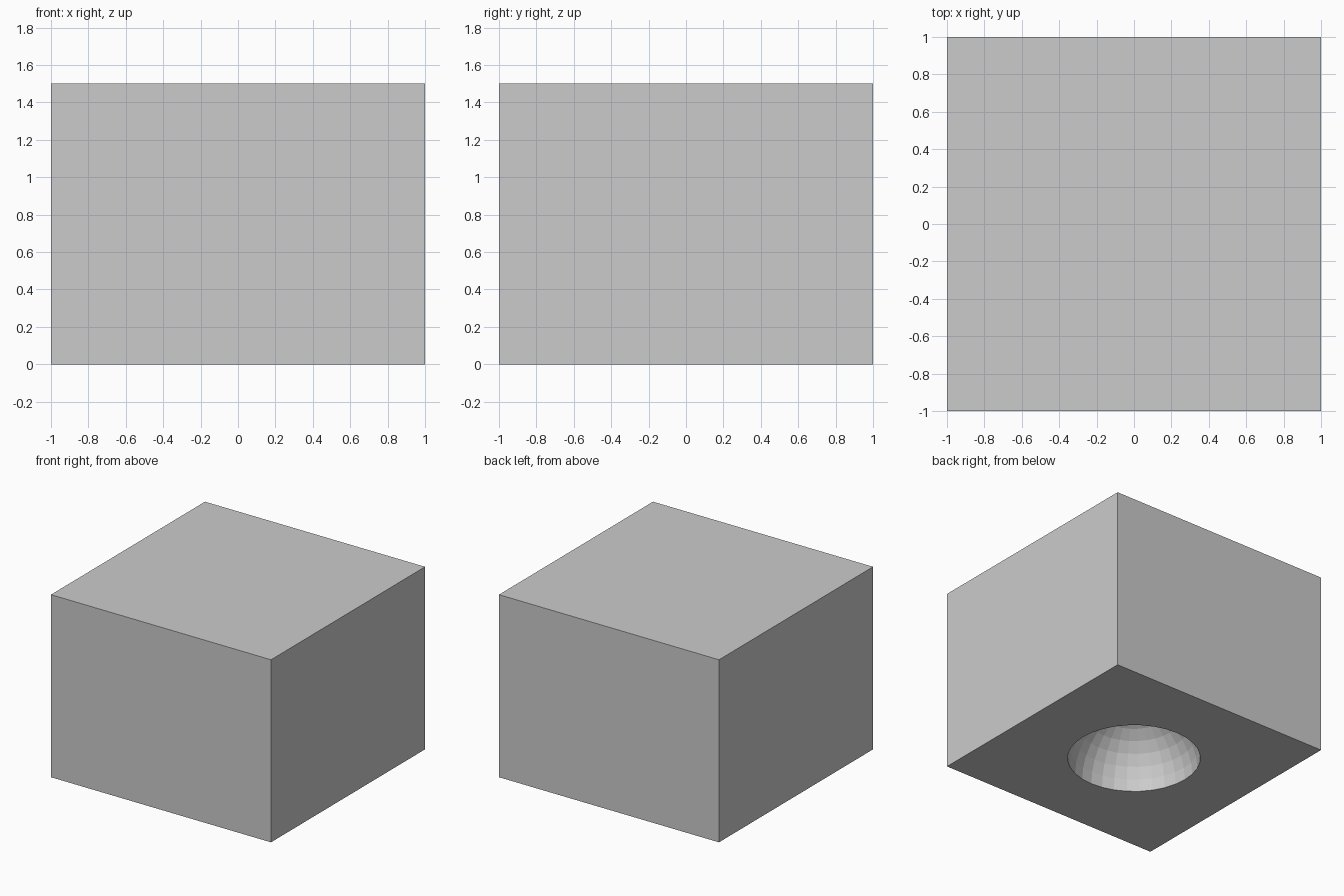
import bpy

if "Cube" in bpy.data.objects:
    bpy.data.objects.remove(bpy.data.objects["Cube"])

# Solid block standing on the ground
bpy.ops.mesh.primitive_cube_add(size=1, location=(0, 0, 0.75))
block = bpy.context.object
block.name = "block"
block.scale = (2, 2, 1.5)
bpy.ops.object.transform_apply(location=True, rotation=False, scale=True)

# Ball-shaped cutter for the half-round hollow in the underside
bpy.ops.mesh.primitive_uv_sphere_add(segments=32, ring_count=16, radius=0.5)
cutter = bpy.context.object
cutter.name = "hollow_cutter"

# Carve the hollow, then remove the cutter
cut = block.modifiers.new("hollow", 'BOOLEAN')
cut.operation = 'DIFFERENCE'
cut.solver = 'EXACT'
cut.object = cutter
bpy.context.view_layer.objects.active = block
bpy.ops.object.modifier_apply(modifier=cut.name)
bpy.data.objects.remove(cutter, do_unlink=True)
